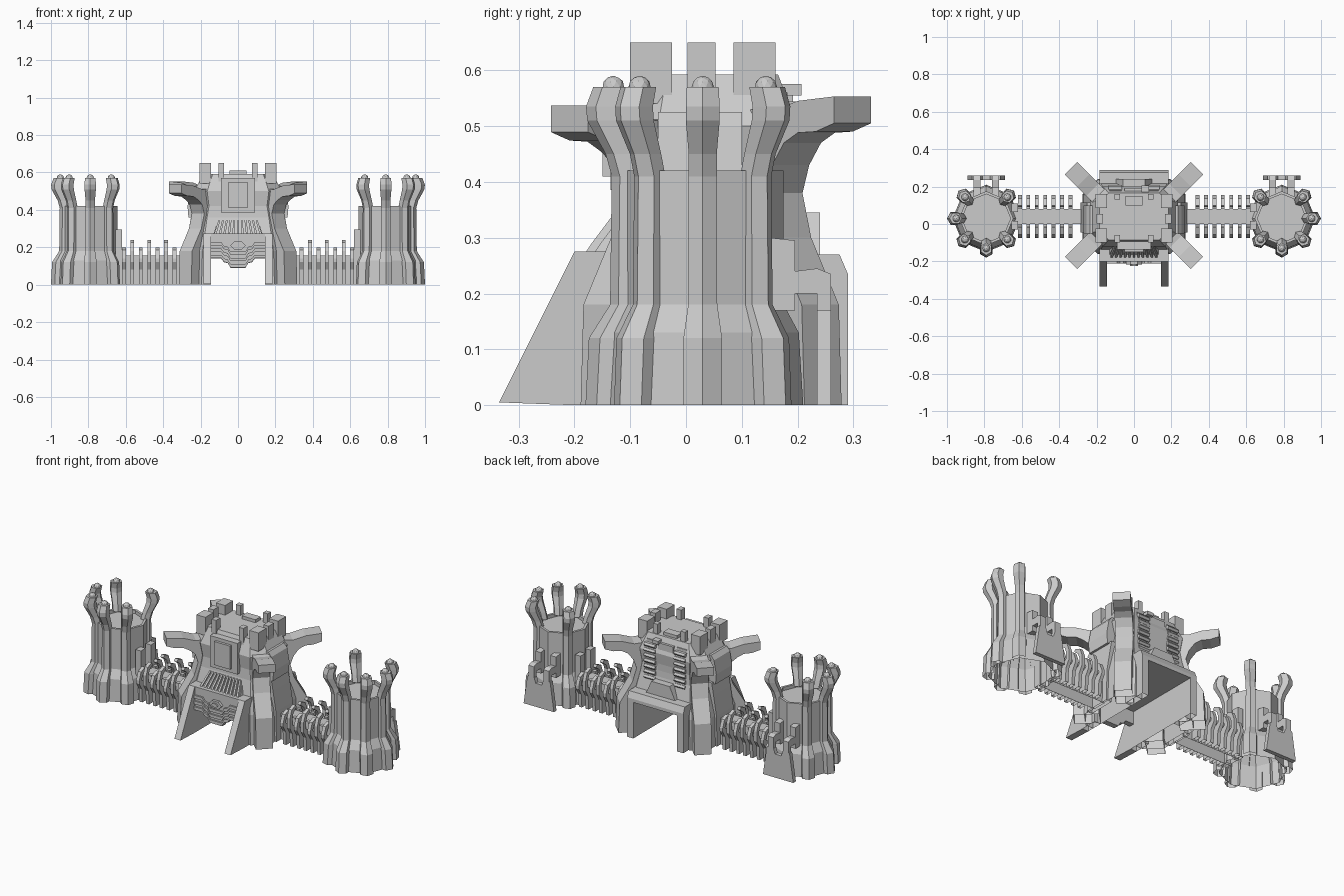
import bpy, bmesh, math
from mathutils import Matrix

cube = bpy.data.objects.get("Cube")
if cube:
    bpy.data.objects.remove(cube, do_unlink=True)

CY = 0.04  # depth of the gate and wall centre line
SIDEWAYS = math.pi / 2


def drop_faces(bm, unwanted):
    bmesh.ops.delete(bm, geom=[f for f in bm.faces if unwanted(f)], context='FACES')


def on_ground(face):
    return all(v.co.z < 0.001 for v in face.verts)


def finish(name, bm, matrix=None, unwanted=None):
    bmesh.ops.recalc_face_normals(bm, faces=bm.faces)
    if unwanted:
        drop_faces(bm, unwanted)
    if matrix:
        bm.transform(matrix)
    mesh = bpy.data.meshes.new(name)
    bm.to_mesh(mesh)
    bm.free()
    obj = bpy.data.objects.new(name, mesh)
    bpy.context.collection.objects.link(obj)
    return obj


def loft(name, rings, matrix=None, unwanted=None):
    bm = bmesh.new()
    rows = [[bm.verts.new(p) for p in ring] for ring in rings]
    for a, b in zip(rows, rows[1:]):
        for i in range(len(a)):
            j = (i + 1) % len(a)
            bm.faces.new((a[i], a[j], b[j], b[i]))
    bm.faces.new(rows[0][::-1])
    bm.faces.new(rows[-1])
    return finish(name, bm, matrix, unwanted)


def prism(name, outline, y0, y1, matrix=None, unwanted=None):
    """Extrude an x-z outline along y."""
    rings = [[(x, y, z) for x, z in outline] for y in (y0, y1)]
    return loft(name, rings, matrix, unwanted)


def box(name, x0, x1, y0, y1, z0, z1, unwanted=None):
    return prism(name, [(x0, z0), (x1, z0), (x1, z1), (x0, z1)], y0, y1, None, unwanted)


def ngon(n, radius, z, cx=0):
    steps = [math.tau * i / n for i in range(n)]
    return [(cx + radius * math.cos(a), radius * math.sin(a), z) for a in steps]


def chamfered(hx, hy, z, c):
    quarter = [(hx, hy - c), (hx - c, hy)]
    pts = quarter + [(-x, y) for x, y in quarter[::-1]]
    pts += [(-x, -y) for x, y in pts]
    return [(x, CY + y, z) for x, y in pts]


def place(x, y, angle):
    return Matrix.Translation((x, y, 0)) @ Matrix.Rotation(angle, 4, 'Z')


def buried_in_tower(face):
    c = face.calc_center_median()
    return on_ground(face) or (c.z < 0.4 and c.x < (0.145 if c.z < 0.16 else 0.13))


# Corner towers
def tower(side):
    label = "left" if side > 0 else "right"
    cx, cy = side * 0.79, 0.03
    levels = [(0.18, 0), (0.172, 0.13), (0.145, 0.18), (0.145, 0.42),
              (0.13, 0.42), (0.13, 0.40)]
    loft(label + "_tower_body", [ngon(8, r, z) for r, z in levels],
         place(cx, cy, 0), on_ground)
    rib = [(0.17, 0, 0.04), (0.164, 0.12, 0.04), (0.136, 0.18, 0.03),
           (0.134, 0.41, 0.029), (0.145, 0.45, 0.029), (0.172, 0.51, 0.035),
           (0.174, 0.535, 0.035), (0.163, 0.57, 0.033)]
    for degrees in (-135, -90, -45, 0, 45, 135):
        angle = math.radians(degrees if side > 0 else 180 - degrees)
        here = place(cx, cy, angle)
        loft(label + "_tower_rib", [ngon(6, s, z, r) for r, z, s in rib],
             here, buried_in_tower)
        bm = bmesh.new()
        bmesh.ops.create_icosphere(bm, subdivisions=2, radius=0.02,
                                   matrix=Matrix.Translation((0.16, 0, 0.57)))
        finish(label + "_rib_knob", bm, here)
    # Rear shield panel and its brackets
    prism(label + "_rear_panel", [(-0.1, 0), (0.1, 0), (0.075, 0.17), (0.03, 0.17),
          (0.02, 0.14), (-0.02, 0.14), (-0.03, 0.17), (-0.075, 0.17)],
          0.235, 0.26, place(cx, 0, 0))
    hook = [(0.15, 0.17), (0.195, 0.17), (0.195, 0.2), (0.235, 0.2), (0.235, 0.16),
            (0.26, 0.16), (0.26, 0.235), (0.235, 0.245), (0.195, 0.24), (0.195, 0.295),
            (0.15, 0.3)]
    for dx in (-0.05, 0.05):
        prism(label + "_panel_bracket", hook, -0.018, 0.018, place(cx + dx, 0, SIDEWAYS))


# Fence walls with inward curling tusks
def wall(side):
    label = "left" if side > 0 else "right"
    x0, x1 = sorted((side * 0.27, side * 0.65))
    box(label + "_wall_core", x0, x1, CY - 0.04, CY + 0.04, 0, 0.155, on_ground)
    for i in range(7):
        x = side * (0.34 + i * 0.045)
        top = 0.24 if i % 2 else 0.2
        tusk = [(0.04, 0), (0.085, 0), (0.09, 0.08), (0.114, 0.12), (0.114, top - 0.06),
                (0.097, top - 0.015), (0.06, top), (0.05, top - 0.014),
                (0.08, top - 0.037), (0.092, top - 0.067), (0.09, 0.135),
                (0.07, 0.12), (0.065, 0.165), (0.04, 0.165)]
        for face in (-1, 1):
            prism(label + "_wall_tusk", [(face * y, z) for y, z in tusk],
                  -0.01, 0.01, place(x, CY, SIDEWAYS), on_ground)
    # End posts against the tower
    for y in (-0.015, 0.08):
        a, b = sorted((side * 0.62, side * 0.655))
        box(label + "_wall_end_post", a, b, y - 0.015, y + 0.03, 0, 0.295, on_ground)


for s in (-1, 1):
    tower(s)
    wall(s)

# Gatehouse body and porches with a passage through them
body = loft("gatehouse_body", [chamfered(*level) for level in (
    (0.275, 0.2, 0, 0.08), (0.27, 0.2, 0.18, 0.08), (0.225, 0.155, 0.36, 0.06),
    (0.215, 0.15, 0.42, 0.06), (0.235, 0.16, 0.5, 0.07), (0.185, 0.125, 0.592, 0.05))])
rear = prism("rear_porch", [(0.15, 0), (0.29, 0), (0.29, 0.235), (0.275, 0.27),
             (0.15, 0.27)], -0.185, 0.185, place(0, 0, SIDEWAYS))
front = box("front_porch", -0.185, 0.185, -0.2, -0.1, 0, 0.275)
cutter = box("passage_cutter", -0.145, 0.145, -0.5, 0.5, -0.1, 0.215)
for part in (body, rear, front):
    cut = part.modifiers.new("passage", 'BOOLEAN')
    cut.object = cutter
    cut.solver = 'EXACT'
graph = bpy.context.evaluated_depsgraph_get()
carved = [(p, bpy.data.meshes.new_from_object(p.evaluated_get(graph)))
          for p in (body, rear, front)]
for part, mesh in carved:
    part.modifiers.clear()
    part.data = mesh
    bm = bmesh.new()
    bm.from_mesh(mesh)
    drop_faces(bm, on_ground)
    bm.to_mesh(mesh)
    bm.free()
bpy.data.objects.remove(cutter, do_unlink=True)

# Front fins
for s in (-1, 1):
    prism("front_fin", [(-0.335, 0.005), (-0.2, 0), (-0.2, 0.275)],
          -0.02, 0.02, place(s * 0.165, 0, SIDEWAYS))

# Hanging gate with stepped ridges and emblem
step = [(0.15, 0.05), (0.09, 0.05), (0.075, 0.03), (0.055, 0.025), (0.04, 0)]
prism("hanging_gate", [(x, z + 0.09) for x, z in step]
      + [(-x, z + 0.09) for x, z in step[::-1]] + [(-0.15, 0.24), (0.15, 0.24)],
      -0.2, -0.175)
for k in range(3):
    low = 0.092 + 0.034 * k
    high = low + 0.018
    strip = [(x, z + low) for x, z in step] + [(x, z + high) for x, z in step[::-1]]
    for s in (-1, 1):
        prism("gate_ridge", [(s * x, z) for x, z in strip], -0.21, -0.19)
    box("gate_ridge_middle", -0.041, 0.041, -0.21, -0.19, low, high)
emblem = [(-0.042, 0.21), (-0.02, 0.188), (0.02, 0.188), (0.042, 0.21), (0.02, 0.232),
          (-0.02, 0.232)]
prism("emblem_frame", emblem, -0.216, -0.19)
prism("emblem_boss", [(x * 0.5, 0.21 + (z - 0.21) * 0.5) for x, z in emblem], -0.224, -0.21)

# Sloped grate above the gate, narrowing upward
slope = [(-0.175, 0.275), (-0.165, 0.29), (-0.12, 0.35), (-0.09, 0.35), (-0.09, 0.275)]


def grate_piece(name, x0, x1, shift):
    loft(name, [[(x * (1 - 2.4 * (z - 0.275)), y + shift, z) for y, z in slope]
                for x in (x0, x1)])


grate_piece("grate_back", -0.13, 0.13, 0.012)
for i in range(11):
    mid = (i - 5) * 0.024
    grate_piece("grate_bar", mid - 0.006, mid + 0.006, -0.004)

# Framed front window box
box("window_frame", -0.09, 0.09, -0.135, -0.05, 0.385, 0.57)
box("window_box", -0.052, 0.052, -0.15, -0.1, 0.41, 0.55)

# Diagonal corner buttresses ending in horns
horn = [(0.08, 0), (0.217, 0), (0.21, 0.18), (0.14, 0.3), (0.118, 0.38), (0.135, 0.43),
        (0.165, 0.47), (0.2, 0.488), (0.245, 0.49), (0.292, 0.505), (0.292, 0.553),
        (0.2, 0.545), (0.13, 0.525), (0.08, 0.53)]
for sx in (-1, 1):
    for sy, anchor in ((-1, -0.002), (1, 0.092)):
        drop = 0 if sy > 0 else 0.016
        outline = [(r, z - drop if z > 0.45 else z) for r, z in horn]
        prism("corner_horn", outline, -0.047, 0.047,
              place(sx * 0.13, anchor, math.atan2(sy, sx)), on_ground)

# Side slabs and piers
for s in (-1, 1):
    prism("side_slab", [(s * x, z) for x, z in ((0.15, 0.36), (0.265, 0.36), (0.27, 0.42),
          (0.255, 0.5), (0.235, 0.525), (0.15, 0.525))], -0.05, 0.1)
    prism("side_pier", [(s * x, z) for x, z in ((0.25, 0), (0.285, 0), (0.282, 0.18),
          (0.262, 0.3), (0.25, 0.37), (0.22, 0.37))], -0.045, 0.115, None, on_ground)

# Battlements
box("roof_block", -0.045, 0.045, 0.1, 0.15, 0.55, 0.61)
for s in (-1, 1):
    for y0, y1 in ((-0.1, -0.025), (0.085, 0.16)):
        a, b = sorted((s * 0.145, s * 0.205))
        box("corner_merlon", a, b, y0, y1, 0.54, 0.65)
    a, b = sorted((s * 0.165, s * 0.2))
    box("side_merlon", a, b, 0.003, 0.053, 0.55, 0.65)
    a, b = sorted((s * 0.075, s * 0.105))
    box("front_merlon", a, b, -0.1, -0.06, 0.55, 0.65)
    box("rear_merlon", a, b, 0.13, 0.16, 0.55, 0.65)

# Rear dormer, rear panel and vent stacks
prism("rear_dormer", [(-0.1, 0.26), (0.1, 0.26), (0.06, 0.345), (-0.06, 0.345)], 0.15, 0.24)
box("rear_window", -0.05, 0.05, 0.1, 0.192, 0.33, 0.56)
box("rear_lamp", 0.04, 0.08, 0.15, 0.207, 0.555, 0.575)
for s in (-1, 1):
    a, b = sorted((s * 0.068, s * 0.13))
    box("vent_back", a, b, 0.1, 0.182, 0.32, 0.56)
    for k in range(7):
        z = 0.33 + k * 0.032
        prism("vent_slat", [(0.15, z), (0.2, z), (0.208, z + 0.011), (0.2, z + 0.022),
              (0.15, z + 0.022)], -0.036, 0.036, place(s * 0.099, 0, SIDEWAYS))
